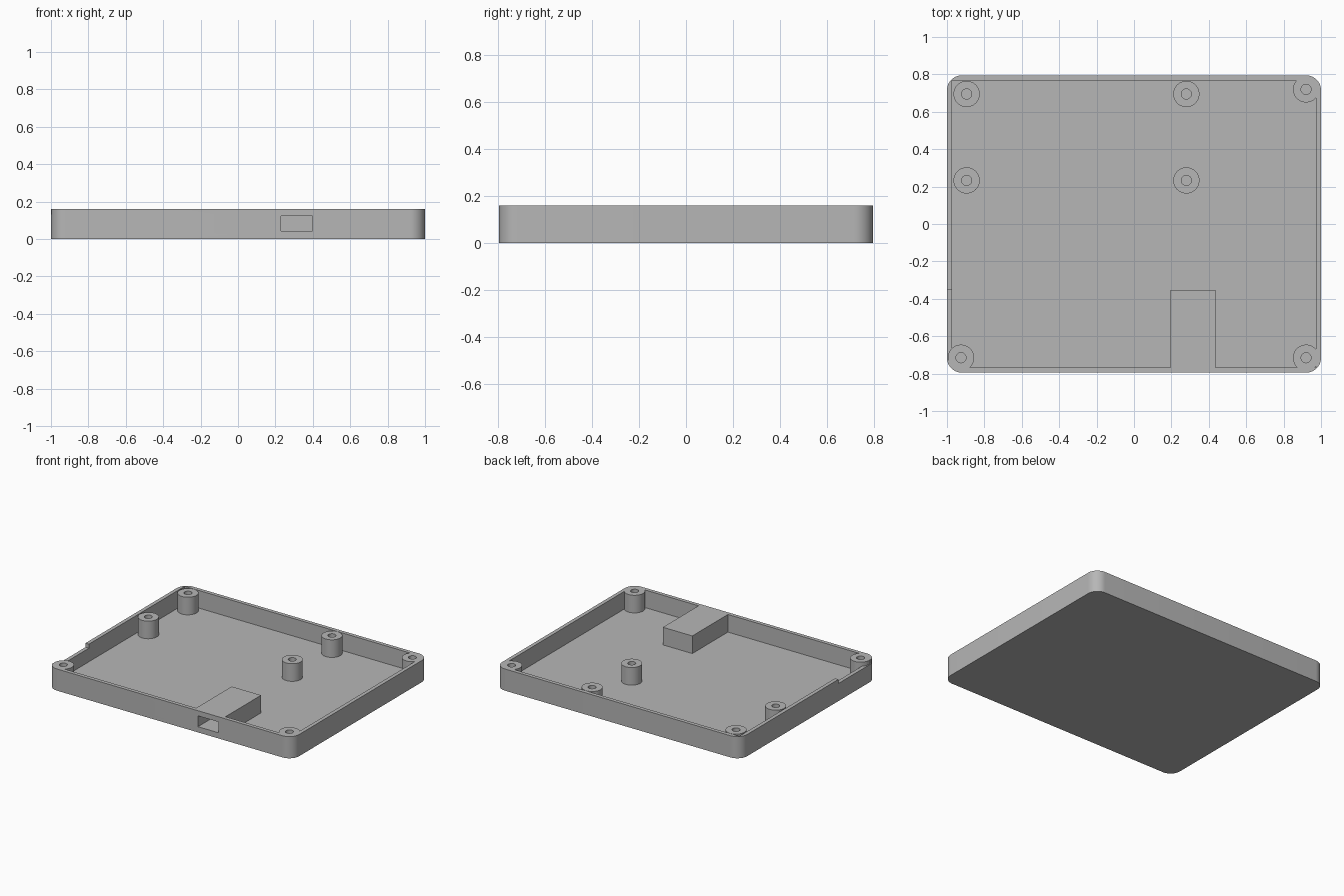
import bpy
import bmesh
from mathutils import Matrix, Vector

cube = bpy.data.objects.get("Cube")
if cube:
    bpy.data.objects.remove(cube, do_unlink=True)

HX, HY, TOP = 1.0, 0.795, 0.16      # half width, half depth, height
WALL, FLOOR, CORNER = 0.028, 0.03, 0.08
BOSS_R, HOLE_R = 0.07, 0.027
OVER = TOP + 0.1                    # cutters reach past the rim

corner_bosses = [(-0.925, -0.715), (0.92, -0.715), (0.92, 0.72)]
free_bosses = [(x, y) for x in (-0.895, 0.28) for y in (0.233, 0.695)]
bosses = corner_bosses + free_bosses

grey = bpy.data.materials.new("light grey plastic")
grey.use_nodes = True
grey.diffuse_color = (0.47, 0.47, 0.47, 1)
grey.node_tree.nodes["Principled BSDF"].inputs["Base Color"].default_value = grey.diffuse_color


def add_object(name, bm):
    mesh = bpy.data.meshes.new(name)
    bm.to_mesh(mesh)
    bm.free()
    obj = bpy.data.objects.new(name, mesh)
    bpy.context.collection.objects.link(obj)
    return obj


def box(name, low, high, round_corners=0):
    low, high = Vector(low), Vector(high)
    bm = bmesh.new()
    bmesh.ops.create_cube(bm, size=1, matrix=Matrix.Translation((low + high) / 2)
                          @ Matrix.Diagonal((*(high - low), 1)))
    if round_corners:
        upright = [e for e in bm.edges if abs(e.verts[0].co.z - e.verts[1].co.z) > 0.01]
        bmesh.ops.bevel(bm, geom=upright, offset=round_corners, segments=12,
                        profile=0.5, affect='EDGES')
    return add_object(name, bm)


def cylinder(name, spot, radius, low, high):
    bm = bmesh.new()
    bmesh.ops.create_cone(bm, cap_ends=True, segments=48, radius1=radius, radius2=radius,
                          depth=high - low,
                          matrix=Matrix.Translation((*spot, (low + high) / 2)))
    return add_object(name, bm)


def cut(target, cutter):
    bpy.context.view_layer.objects.active = target
    mod = target.modifiers.new("cut", 'BOOLEAN')
    mod.operation, mod.solver, mod.object = 'DIFFERENCE', 'EXACT', cutter
    bpy.ops.object.modifier_apply(modifier=mod.name)
    bpy.data.objects.remove(cutter, do_unlink=True)


# Outer body with rounded upright corners
tray = box("tray", (-HX, -HY, 0), (HX, HY, TOP), CORNER)

# Cavity, leaving the screw bosses and the connector housing standing
cavity = box("cavity_cutter", (-HX + WALL, -HY + WALL, FLOOR), (HX - WALL, HY - WALL, OVER))
cavity.hide_render = True
for spot in bosses:
    cut(cavity, cylinder("boss", spot, BOSS_R, -0.1, OVER + 0.1))
cut(cavity, box("connector_housing", (0.195, -HY - 0.1, -0.1), (0.435, -0.352, OVER + 0.1)))
cut(tray, cavity)

# Lowered stretch of the side rim, going around the corner boss
rim_notch = box("rim_notch_cutter", (-HX - 0.1, -0.73, TOP - 0.03), (-HX + WALL + 0.002, -0.35, OVER))
rim_notch.hide_render = True
cut(rim_notch, cylinder("boss", corner_bosses[0], BOSS_R, -0.1, OVER + 0.1))
cut(tray, rim_notch)

# Screw holes
for spot in bosses:
    cut(tray, cylinder("screw_hole", spot, HOLE_R, FLOOR + 0.002, OVER))

# Connector opening through the front wall
cut(tray, box("port_opening", (0.23, -HY - 0.1, 0.042), (0.398, -0.385, 0.122)))

tray.data.materials.clear()
tray.data.materials.append(grey)
for face in tray.data.polygons:
    face.material_index = 0

bpy.ops.object.select_all(action='DESELECT')
tray.select_set(True)
bpy.context.view_layer.objects.active = tray
bpy.ops.object.shade_smooth_by_angle(angle=0.5)
